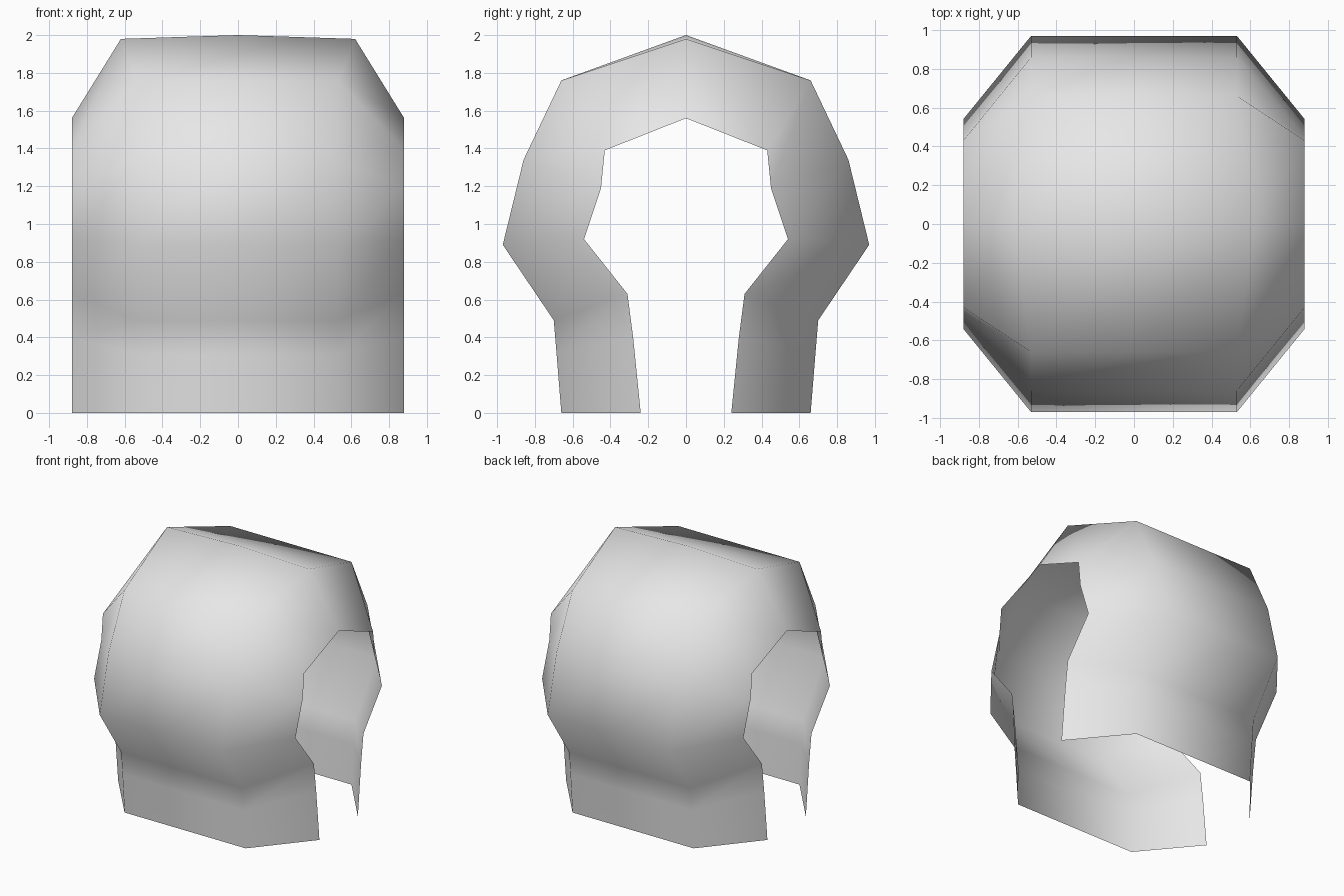
import bpy

if "Cube" in bpy.data.objects:
    bpy.data.objects.remove(bpy.data.objects["Cube"])

# Half profiles, bottom to ridge: (half depth y, height z)
CROWN = [(0.66, 0.0), (0.685, 0.31), (0.70, 0.49), (0.97, 0.89),
         (0.86, 1.34), (0.66, 1.76), (0.0, 1.98)]
RIM = [(0.24, 0.0), (0.28, 0.40), (0.31, 0.63), (0.54, 0.92),
       (0.45, 1.19), (0.43, 1.39), (0.0, 1.56)]


def full_arch(half):
    """Front bottom, over the ridge, to back bottom."""
    return [(-y, z) for y, z in half] + [(y, z) for y, z in reversed(half[:-1])]


def build_shell(name, material):
    crown, rim = full_arch(CROWN), full_arch(RIM)
    ridge = len(CROWN) - 1
    verts, faces = [], []
    for i, ((cy, cz), (ry, rz)) in enumerate(zip(crown, rim)):
        half_width = 0.62 if i == ridge else 0.53
        top = 2.0 if i == ridge else cz
        verts += [(-0.88, ry, rz), (-half_width, cy, cz), (0, cy, top),
                  (half_width, cy, cz), (0.88, ry, rz)]
    for r in range(len(crown) - 1):
        for c in range(4):
            a = r * 5 + c
            faces.append((a, a + 1, a + 6, a + 5))
    mesh = bpy.data.meshes.new(name)
    mesh.from_pydata(verts, [], faces)
    mesh.materials.append(material)
    for p in mesh.polygons:
        p.use_smooth = True
    obj = bpy.data.objects.new(name, mesh)
    bpy.context.collection.objects.link(obj)
    return obj


# Single light grey, open-sided, smooth-shaded shell
grey = bpy.data.materials.new("light_grey")
grey.diffuse_color = (0.8, 0.8, 0.8, 1)
grey.use_nodes = True
grey.node_tree.nodes["Principled BSDF"].inputs["Base Color"].default_value = grey.diffuse_color
build_shell("arched_shell", grey)
